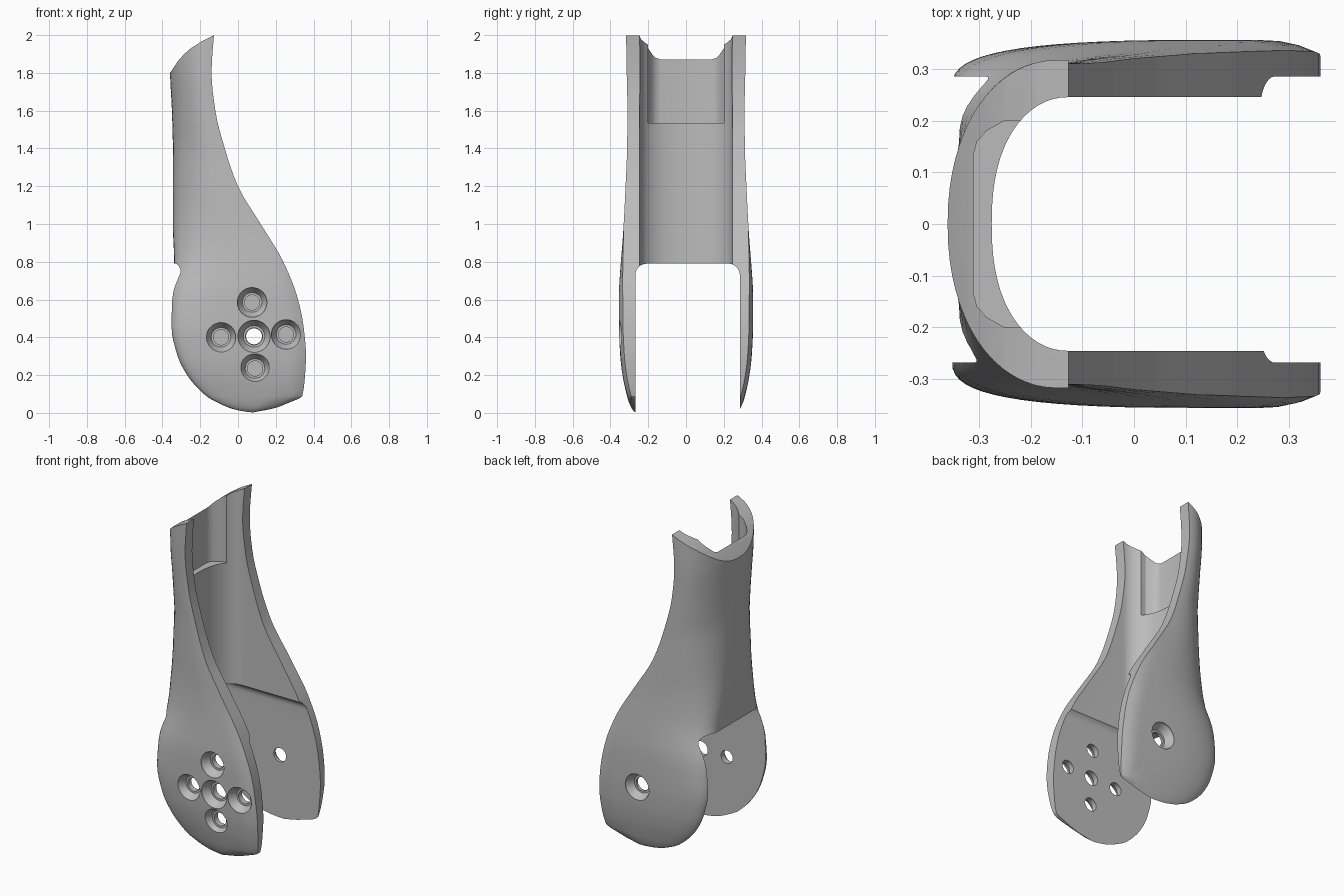
import bpy
import bmesh
import math
from mathutils import Vector

if "Cube" in bpy.data.objects:
    bpy.data.objects.remove(bpy.data.objects["Cube"], do_unlink=True)

# Material
grey = bpy.data.materials.new("plain grey")
grey.use_nodes = True
colour = (0.5, 0.5, 0.5, 1)
grey.diffuse_color = colour
grey.node_tree.nodes["Principled BSDF"].inputs["Base Color"].default_value = colour


# Helpers
def make_object(name, bm):
    bmesh.ops.recalc_face_normals(bm, faces=bm.faces)
    mesh = bpy.data.meshes.new(name)
    bm.to_mesh(mesh)
    bm.free()
    mesh.materials.append(grey)
    obj = bpy.data.objects.new(name, mesh)
    bpy.context.collection.objects.link(obj)
    return obj


def loft(name, rings):
    bm = bmesh.new()
    loops = [[bm.verts.new(p) for p in ring] for ring in rings]
    for low, high in zip(loops, loops[1:]):
        for i in range(len(low)):
            j = (i + 1) % len(low)
            bm.faces.new((low[i], low[j], high[j], high[i]))
    bm.faces.new(loops[0])
    bm.faces.new(loops[-1])
    return make_object(name, bm)


def prism(name, points, axis, start, end):
    def place(p, d):
        p = list(p)
        p.insert(axis, d)
        return p
    return loft(name, [[place(p, d) for p in points] for d in (start, end)])


def smooth_value(rows, column, z):
    # Cubic interpolation without overshoot
    def slope(i):
        return (rows[i + 1][column] - rows[i][column]) / (rows[i + 1][0] - rows[i][0])

    def tangent(i):
        if i in (0, len(rows) - 1):
            return slope(min(i, len(rows) - 2))
        a, b = slope(i - 1), slope(i)
        return 2 * a * b / (a + b) if a * b > 0 else 0

    i = max(k for k in range(len(rows) - 1) if rows[k][0] <= z or k == 0)
    h = rows[i + 1][0] - rows[i][0]
    t = (z - rows[i][0]) / h
    return ((2*t**3 - 3*t**2 + 1) * rows[i][column] + (t**3 - 2*t**2 + t) * h * tangent(i)
            + (3*t**2 - 2*t**3) * rows[i + 1][column] + (t**3 - t**2) * h * tangent(i + 1))


# Outer body: height, back x, front x, half width, half width of flat back
rows = [
    (0, .05, .09, .265, .25),
    (.02, -.03, .18, .285, .255),
    (.05, -.1, .26, .3, .26),
    (.09, -.17, .34, .313, .26),
    (.2, -.27, .355, .336, .26),
    (.3, -.32, .36, .348, .26),
    (.45, -.352, .348, .355, .26),
    (.6, -.352, .318, .356, .24),
    (.8, -.338, .24, .345, .15),
    (1, -.345, .12, .33, .08),
    (1.2, -.345, 0, .32, .04),
    (1.4, -.345, -.07, .312, .02),
    (1.6, -.35, -.12, .31, .01),
    (1.8, -.36, -.14, .314, .01),
    (2.06, -.365, -.122, .318, .01),
]


def section(z):
    back, front, width, flat = (smooth_value(rows, c, z) for c in range(1, 5))
    reach = min(.5, .9 * (front - back))
    power = 2 + max(0, min(1, 1.4 - z))
    rounding = .022 * max(0, min(1, (1 - z) / .4))
    half = []
    for i in range(17):
        a = math.pi / 2 * i / 16
        half.append((back + reach * (1 - math.cos(a) ** (2 / power)),
                     flat + (width - flat) * math.sin(a) ** (2 / power)))
    half += [(back + reach + (front - back - reach) * i / 6, width) for i in range(1, 7)]
    lip = min(.09, .3 * (front - back))
    side = []
    for x, y in half:
        t = max(0, (x - front + lip) / lip)
        side.append((x, y - rounding * t * t, z))
    return side + [(x, -y, z) for x, y, z in reversed(side)]


levels = [r[0] for r in rows]
heights = [a + (b - a) * k / 4 for a, b in zip(levels, levels[1:]) for k in range(4)]
shell = loft("brace_shell", [section(z) for z in heights + [levels[-1]]])
cutters = []

# Channel open to the front
channel = [(.7, .245), (-.13, .245)]
for i in range(1, 17):
    a = math.pi / 2 * i / 16
    channel.append((-.13 - .145 * math.sin(a), .245 * math.cos(a) ** .85 if i < 16 else 0))
channel += [(x, -y) for x, y in reversed(channel[:-1])]
cutters.append(prism("channel_cutter", channel, 2, .5, 2.3))

# Slot between the side plates, with rounded top corners
slot = [(-.268, -.2), (.285, -.2)]
for centre, start in ((.225, 0), (-.208, 1)):
    for i in range(9):
        a = math.pi / 2 * (start + i / 8)
        slot.append((centre + .06 * math.cos(a), .73 + .06 * math.sin(a)))
cutters.append(prism("slot_cutter", slot, 0, -1, 1))

# Shallow pocket in the upper back wall
pocket = [(-.1, .2), (-.25, .2), (-.285, .18), (-.303, .16), (-.31, .135)]
pocket += [(x, -y) for x, y in reversed(pocket)]
cutters.append(prism("pocket_cutter", pocket, 2, 1.535, 2.3))

# Curved top edge
top = [(-.5, 1.6), (-.36, 1.8), (-.32, 1.86), (-.285, 1.9), (-.25, 1.93),
       (-.19, 1.968), (-.125, 2), (.1, 2.08), (.1, 2.4), (-.5, 2.4)]
cutters.append(prism("top_cutter", top, 1, -1, 1))


# Countersunk holes
def hole(x, z, side, inner, outer):
    stations = ((.2, inner), (.302, inner), (.302, inner + .012), (.345, outer), (.45, outer + .003))
    rings = [[(x + r * math.cos(math.tau * k / 32), side * d, z + r * math.sin(math.tau * k / 32))
              for k in range(32)] for d, r in stations]
    cutters.append(loft("hole_cutter", rings))


hole(.085, .405, 1, .042, .08)
hole(.085, .405, -1, .045, .085)
for x, z in ((-.09, .4), (.255, .415), (.075, .585), (.09, .235)):
    hole(x, z, -1, .04, .078)

# Apply the cuts
bpy.ops.object.select_all(action="DESELECT")
bpy.context.view_layer.objects.active = shell
shell.select_set(True)
for cutter in cutters:
    cutter.hide_render = True
    cut = shell.modifiers.new("cut", "BOOLEAN")
    cut.operation = "DIFFERENCE"
    cut.solver = "EXACT"
    cut.object = cutter
    bpy.ops.object.modifier_apply(modifier=cut.name)
    bpy.data.objects.remove(cutter, do_unlink=True)

bpy.ops.object.shade_smooth_by_angle(angle=math.radians(28))
